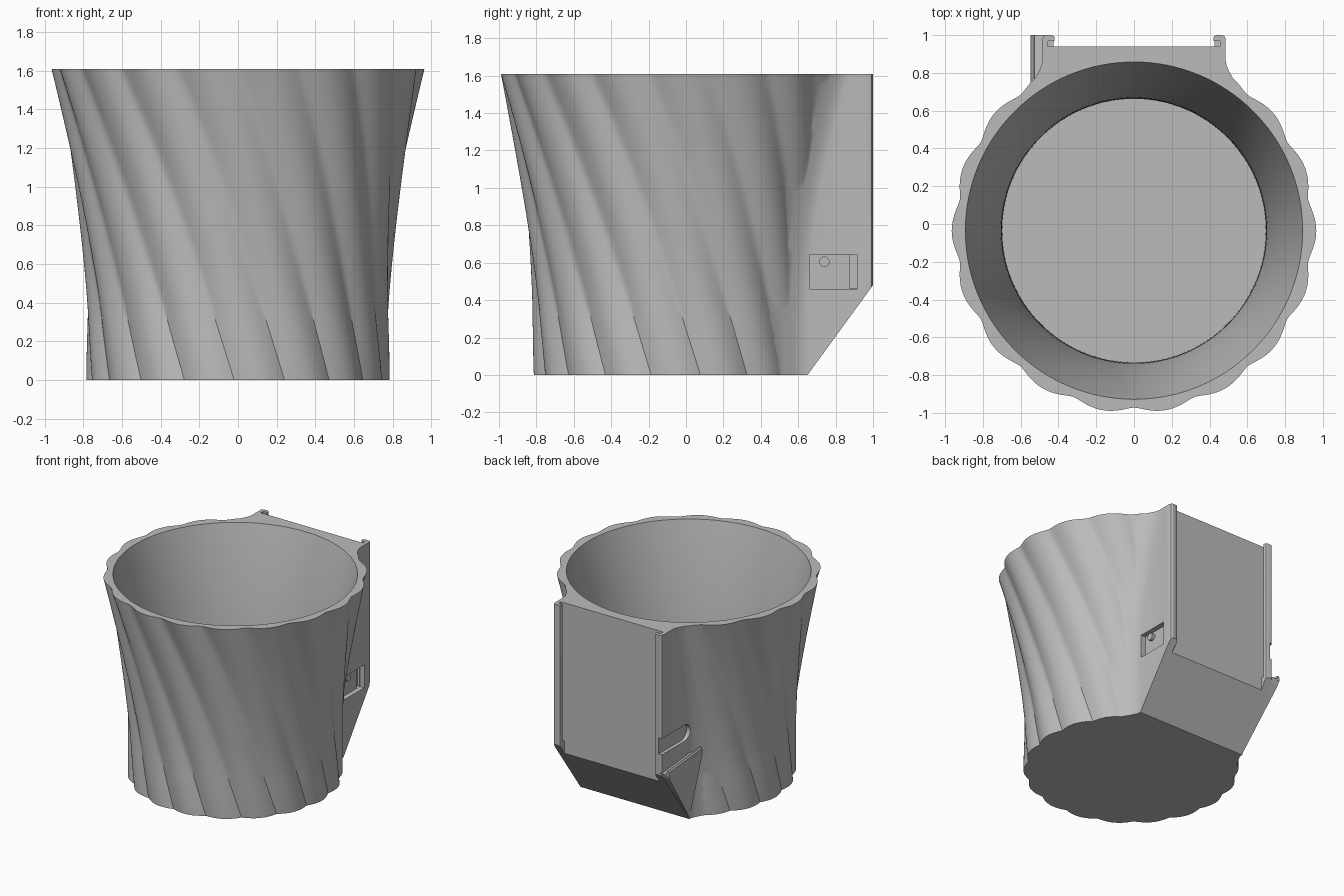
import bpy, bmesh
from math import sin, cos, pi, radians, sqrt
from mathutils import Vector

if "Cube" in bpy.data.objects:
    bpy.data.objects.remove(bpy.data.objects["Cube"])

H = 1.61        # overall height
CY = -0.035     # pot axis in y
SIDE = 0.485    # half width of the rear housing
LOBES, STEPS, LEVELS = 18, 16, 40

grey = bpy.data.materials.new("plain grey")
grey.use_nodes = True
COLOR = (0.5, 0.5, 0.5, 1)
grey.diffuse_color = COLOR
grey.node_tree.nodes["Principled BSDF"].inputs["Base Color"].default_value = COLOR


def make(name, bm):
    bmesh.ops.recalc_face_normals(bm, faces=bm.faces)
    mesh = bpy.data.meshes.new(name)
    bm.to_mesh(mesh)
    bm.free()
    mesh.materials.append(grey)
    obj = bpy.data.objects.new(name, mesh)
    bpy.context.collection.objects.link(obj)
    return obj


def loft(name, rings):
    """Closed solid through equal-length rings of points."""
    bm = bmesh.new()
    rows = [[bm.verts.new(p) for p in ring] for ring in rings]
    n = len(rows[0])
    for a, b in zip(rows, rows[1:]):
        for i in range(n):
            j = (i + 1) % n
            bm.faces.new((a[i], a[j], b[j], b[i]))
    bm.faces.new(rows[0])
    bm.faces.new(rows[-1])
    return make(name, bm)


def prism_x(name, x0, x1, yz):
    return loft(name, [[(x, y, z) for y, z in yz] for x in (x0, x1)])


def prism_z(name, z0, z1, xy):
    return loft(name, [[(x, y, z) for x, y in xy] for z in (z0, z1)])


def box(name, x0, x1, y0, y1, z0, z1):
    return prism_x(name, x0, x1, [(y0, z0), (y1, z0), (y1, z1), (y0, z1)])


def hull(name, points):
    bm = bmesh.new()
    verts = [bm.verts.new(p) for p in points]
    bmesh.ops.convex_hull(bm, input=verts)
    return make(name, bm)


def circle(cy, cz, r, n=24):
    return [(cy + r * cos(2 * pi * i / n), cz + r * sin(2 * pi * i / n)) for i in range(n)]


def outer_radius(z):
    t = max(0, (z - 0.3) / (H - 0.3))
    return 0.785 + 0.18 * t ** 1.75


def pot_ring(z):
    """Scalloped section, twisted with height, grooves softening upward."""
    start = radians(-90 + 38.5 * (1 - z / H))
    soft = 0.22 * min(1, max(0, (z - 0.27) / 0.4))
    depth = 0.028 + 0.008 * z / H
    ring = []
    for i in range(LOBES * STEPS):
        a = 2 * pi * i / (LOBES * STEPS)
        wave = sqrt(sin(a * LOBES / 2) ** 2 + soft ** 2) / sqrt(1 + soft ** 2)
        r = outer_radius(z) - depth * (1 - wave)
        ring.append((r * cos(a + start), CY + r * sin(a + start), z))
    return ring


def housing_ring(z):
    """Rear housing section with sides flaring into the pot."""
    r = outer_radius(z) - 0.02
    on_pot = lambda x: sqrt(r * r - x * x) + CY
    y = on_pot(SIDE)
    half = [(SIDE, 0.94), (SIDE, y + 0.09), (0.491, y + 0.06), (0.505, y + 0.03),
            (0.523, y - 0.003), (0.545, y - 0.035), (0.62, on_pot(0.62) - 0.02), (0.3, 0)]
    return [(x, v, z) for x, v in half] + [(-x, v, z) for x, v in reversed(half)]


def combine(target, other, operation):
    mod = target.modifiers.new(operation.lower(), 'BOOLEAN')
    mod.object, mod.operation, mod.solver = other, operation, 'EXACT'
    bpy.ops.object.select_all(action='DESELECT')
    bpy.context.view_layer.objects.active = target
    target.select_set(True)
    bpy.ops.object.modifier_apply(modifier=mod.name)
    bpy.data.objects.remove(other)


heights = [H * i / LEVELS for i in range(LEVELS + 1)]

# Twisted scalloped body and rear housing
pot = loft("planter_body", [pot_ring(z) for z in heights])
combine(pot, loft("rear_housing", [housing_ring(z) for z in heights]), 'UNION')

# Hooked guide rails with end stops
hook = [(SIDE, 0.9), (SIDE, 0.98), (0.48, 0.993), (0.468, 1.0), (0.437, 1.0),
        (0.425, 0.995), (0.42, 0.985), (0.42, 0.97), (0.455, 0.97), (0.455, 0.9)]
for side in (1, -1):
    combine(pot, prism_z("rail", 0, H, [(side * x, y) for x, y in hook]), 'UNION')
    combine(pot, box("rail_stop", side * 0.425, side * 0.47, 0.92, 0.98, 0.3, 0.5), 'UNION')

# Sloping underside at the rear
combine(pot, prism_x("slope_cutter", -1, 1,
                     [(0.58, -0.096), (1.07, 0.576), (1.4, 0.576), (1.4, -0.096)]), 'DIFFERENCE')

# Tapered bracket with a raised lip on the right side
combine(pot, hull("side_bracket", [
    (-0.545, 1.0, 0.5), (-0.545, 0.985, 0.46), (-0.47, 1.0, 0.5), (-0.47, 0.985, 0.46),
    (-0.55, 0.57, 0.54), (-0.55, 0.58, 0.5), (-0.47, 0.57, 0.54),
    (-0.487, 0.65, 0.01), (-0.47, 0.65, 0.01)]), 'UNION')
combine(pot, hull("bracket_lip", [
    (x, y, z + dz) for y, z in ((1.0, 0.49), (0.58, 0.53))
    for x, dz in ((-0.548, 0), (-0.548, 0.03), (-0.54, 0.04), (-0.53, 0.04), (-0.525, 0))]), 'UNION')

# Tapering interior
def bore_ring(z):
    r = outer_radius(z) - 0.088 + 0.016 * z / H
    return [(r * cos(2 * pi * i / 128), CY + r * sin(2 * pi * i / 128), z) for i in range(128)]

bore_heights = [0.08 + (H + 0.02 - 0.08) * i / 24 for i in range(25)]
combine(pot, loft("bore_cutter", [bore_ring(z) for z in bore_heights]), 'DIFFERENCE')

# Recessed switch pocket with button on the left side
combine(pot, box("pocket_cutter", 0.445, 0.7, 0.66, 0.915, 0.46, 0.645), 'DIFFERENCE')
combine(pot, box("pocket_step_cutter", 0.425, 0.7, 0.875, 0.914, 0.461, 0.644), 'DIFFERENCE')
combine(pot, prism_x("button", 0.435, 0.47, circle(0.74, 0.605, 0.028)), 'UNION')

# Round-ended slot through the right side and rail
slot = [(x, y, z) for x in (-0.7, -0.456)
        for cy in (0.71, 1.1) for y, z in circle(cy, 0.715, 0.065)]
combine(pot, hull("slot_cutter", slot), 'DIFFERENCE')

# Smooth flutes, crisp edges
bpy.ops.object.select_all(action='DESELECT')
bpy.context.view_layer.objects.active = pot
pot.select_set(True)
bpy.ops.object.shade_smooth_by_angle(angle=radians(30))
